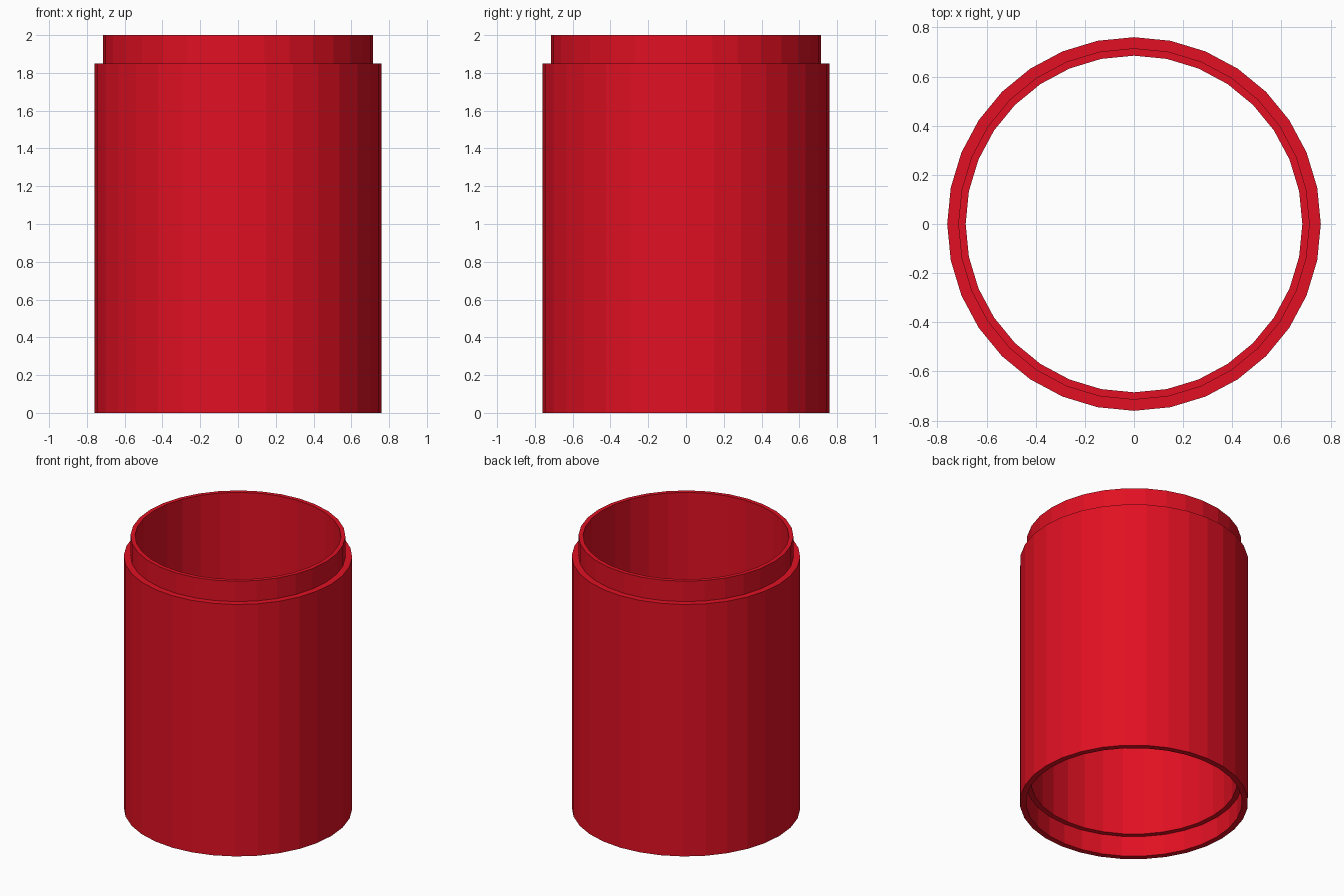
import bpy
import bmesh
from math import cos, sin, tau

if "Cube" in bpy.data.objects:
    bpy.data.objects.remove(bpy.data.objects["Cube"])

SIDES = 32

# Closed wall section (radius, height): stepped lip on top, matching socket below
PROFILE = [
    (0.76, 0.0), (0.76, 1.85),      # outer wall
    (0.715, 1.85), (0.715, 2.0),    # shoulder and lip
    (0.685, 2.0), (0.685, 0.15),    # inner wall
    (0.72, 0.15), (0.72, 0.0),      # socket ledge and socket wall
]


def lathe(name, profile, sides):
    bm = bmesh.new()
    rings = [[bm.verts.new((r * cos(tau * i / sides), r * sin(tau * i / sides), z))
              for r, z in profile] for i in range(sides)]
    n = len(profile)
    for i in range(sides):
        a, b = rings[i], rings[(i + 1) % sides]
        for j in range(n):
            k = (j + 1) % n
            bm.faces.new((a[j], b[j], b[k], a[k]))
    bmesh.ops.recalc_face_normals(bm, faces=bm.faces)
    mesh = bpy.data.meshes.new(name)
    bm.to_mesh(mesh)
    bm.free()
    obj = bpy.data.objects.new(name, mesh)
    bpy.context.collection.objects.link(obj)
    return obj


# Tube section
tube = lathe("tube_section", PROFILE, SIDES)
red = bpy.data.materials.new("red")
red.diffuse_color = (0.75, 0.005, 0.016, 1.0)
red.use_nodes = True
red.node_tree.nodes["Principled BSDF"].inputs["Base Color"].default_value = red.diffuse_color
tube.data.materials.append(red)
